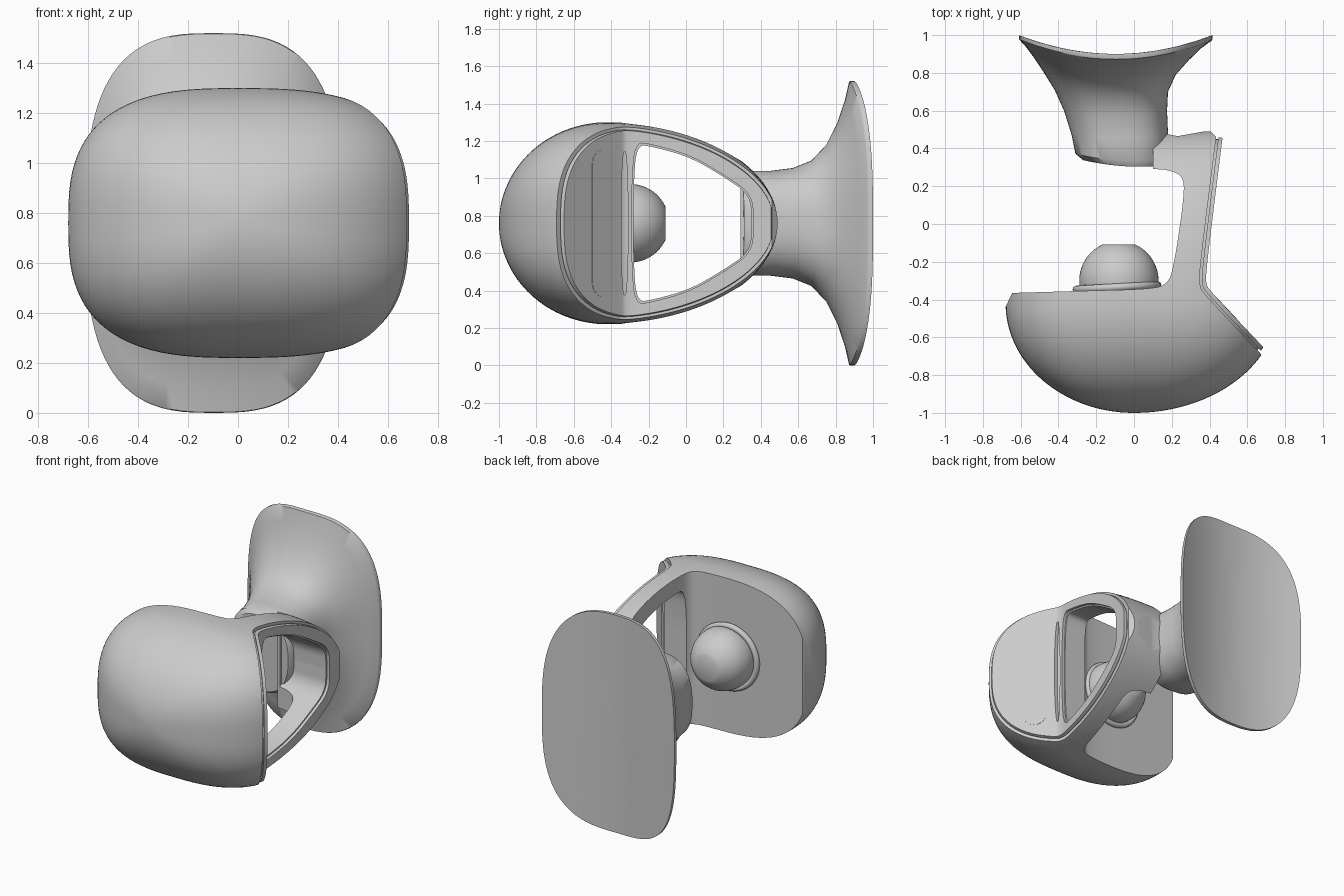
import bpy, bmesh, math
from mathutils import Vector

if "Cube" in bpy.data.objects:
    bpy.data.objects.remove(bpy.data.objects["Cube"])

ZC = 0.76   # height of the horizontal symmetry plane


def make(name, bm):
    bmesh.ops.recalc_face_normals(bm, faces=bm.faces)
    me = bpy.data.meshes.new(name)
    bm.to_mesh(me)
    bm.free()
    ob = bpy.data.objects.new(name, me)
    bpy.context.collection.objects.link(ob)
    return ob


def loft(name, rings):
    bm = bmesh.new()
    vs = [[bm.verts.new(p) for p in r] for r in rings]
    n = len(vs[0])
    for a, b in zip(vs, vs[1:]):
        for i in range(n):
            bm.faces.new((a[i], a[(i + 1) % n], b[(i + 1) % n], b[i]))
    bm.faces.new(vs[0])
    bm.faces.new(vs[-1])
    return make(name, bm)


def boolean(ob, tool, op):
    m = ob.modifiers.new("cut", 'BOOLEAN')
    m.operation, m.object, m.solver = op, tool, 'EXACT'
    bpy.context.view_layer.objects.active = ob
    bpy.ops.object.modifier_apply(modifier=m.name)
    bpy.data.objects.remove(tool)


def smooth(ob, angle=30):
    bpy.ops.object.select_all(action='DESELECT')
    ob.select_set(True)
    bpy.context.view_layer.objects.active = ob
    bpy.ops.object.shade_smooth_by_angle(angle=math.radians(angle))


def chaikin(pts, times=3):
    for _ in range(times):
        new = [pts[0]]
        for (ax, ay), (bx, by) in zip(pts, pts[1:]):
            new += [(ax * .75 + bx * .25, ay * .75 + by * .25),
                    (ax * .25 + bx * .75, ay * .25 + by * .75)]
        pts = new + [pts[-1]]
    return pts


def offset(pts, d):
    out = []
    for i, p in enumerate(pts):
        a, b = Vector(pts[max(i - 1, 0)]), Vector(pts[min(i + 1, len(pts) - 1)])
        t = (b - a).normalized()
        out.append((p[0] + t.y * d, p[1] - t.x * d))
    return out


def superellipse(n, count=96):
    out = []
    for i in range(count):
        t = 2 * math.pi * i / count
        c, s = math.cos(t), math.sin(t)
        out.append((math.copysign(abs(c) ** (2 / n), c), math.copysign(abs(s) ** (2 / n), s)))
    return out


def prism_z(name, pts):
    return loft(name, [[(x, y, z) for x, y in pts] for z in (0.0, 1.6)])


def prism_x(name, pts, x0, x1):
    return loft(name, [[(x, y, z) for y, z in pts] for x in (x0, x1)])


# Overall body volume: dome in front, tapering barrel behind
def shell(k=1.0):
    rings = []
    for i in range(-32, 33):
        f = math.radians(i * 89.3 / 32)
        c, s = math.cos(f), math.sin(f)
        y = -0.42 + k * s * (0.58 if s < 0 else 0.91)
        fx = c if s < 0 else 1
        rings.append([(k * u * fx * (0.68 if u < 0 else 0.765), y, ZC + k * w * c * 0.54)
                      for u, w in superellipse(2.8)])
    return loft("shell", rings)


# Egg-shaped opening in the side arm
def opening(k=1.0):
    half = chaikin([(-.28, 0), (-.28, .2), (-.265, .42), (-.18, .41), (.02, .355),
                    (.2, .25), (.345, .15), (.35, 0)])
    egg = half + [(y, -z) for y, z in half[-2:0:-1]]
    return prism_x("opening", [(.03 + (y - .03) * k, ZC + z * k) for y, z in egg], 0.12, 0.9)


side = chaikin([(.82, -.845), (.655, -.67), (.385, -.385), (.345, -.33), (.35, -.22),
                (.435, .46)])
inner = chaikin([(.1, .292), (.19, .285), (.265, .25), (.262, .12), (.215, -.2),
                 (.18, -.325), (.06, -.345), (-.2, -.352)])

# Main body with C-shaped plan
body = prism_z("body", [(-.95, -1.1), (.82, -1.1)] + side +
               [(.40, .495), (.23, .465), (.18, .475), (.1, .5)] + inner +
               [(-.645, -.365), (-.69, -.46), (-.95, -.95)])
boolean(body, shell(), 'INTERSECT')
boolean(body, opening(), 'DIFFERENCE')
smooth(body)


# Side panel: recessed gasket and outer frame following the body side
def layer(name, d0, d1, k, hole):
    ob = prism_z(name, offset(side, d0) + offset(side, d1)[::-1])
    boolean(ob, shell(k), 'INTERSECT')
    boolean(ob, opening(hole), 'DIFFERENCE')
    return ob


gasket = layer("side_gasket", -0.004, 0.014, 0.955, 1.0)
panel = layer("side_panel", 0.012, 0.034, 0.98, 1.03)
slit = [(-.328 + .018 * u, ZC + .385 * w) for u, w in superellipse(2.2, 48)]
boolean(panel, prism_x("slit", slit, 0.3, 0.7), 'DIFFERENCE')
smooth(gasket)
smooth(panel)

# Long pill-shaped window on the slanted part of the panel
nrm = Vector((.727, .687, 0))
tan = Vector((-.687, .727, 0))
mid = Vector((.52, -.528, ZC)) + nrm * 0.034
mid += tan * ((-.445 - mid.y) / tan.y)
pill = []
for i in range(48):
    t = 2 * math.pi * (i + .5) / 48
    pill.append((.078 * math.cos(t), .078 * math.sin(t) + math.copysign(.315, math.sin(t))))
window = loft("panel_window", [[mid + tan * u + Vector((0, 0, w)) + nrm * d for u, w in pill]
                               for d in (-0.01, 0.002)])
smooth(window)

# Neck flaring into the curved back plate: y, left, right, half height, tilt, roundness
sections = [(.30, -.27, .17, .26, -.1, 2.5), (.33, -.31, .19, .28, -.08, 2.5),
            (.45, -.33, .18, .28, 0, 2.5), (.57, -.37, .175, .295, 0, 2.5),
            (.67, -.42, .18, .335, 0, 2.5), (.75, -.48, .22, .42, 0, 2.6),
            (.81, -.53, .29, .54, 0, 2.7), (.85, -.57, .35, .66, 0, 2.8),
            (.872, -.60, .41, .757, 0, 2.9), (.878, -.61, .415, .76, 0, 2.9),
            (.90, -.61, .415, .76, 0, 2.9)]
for k in (.85, .65, .45, .25, .05):
    sections.append((.90, -.0975 - .5125 * k, -.0975 + .5125 * k, .76 * k, 0, 2.9))
rings = []
for y, xl, xr, h, tilt, n in sections:
    ring = []
    for u, w in superellipse(n):
        x = (xl + xr) / 2 + u * (xr - xl) / 2
        ring.append((x, y + tilt * x + .1 * ((x + .0975) / .5125) ** 2, ZC + w * h))
    rings.append(ring)
smooth(loft("neck_and_back_plate", rings), 40)

# Ball with a flat tip, facing the back plate
rings = []
for i in range(25):
    f = math.radians(-60 + i * (65.5 + 60) / 24)
    rings.append([(-.08 + .21 * math.cos(f) * math.cos(a), -.30 + .21 * math.sin(f),
                   ZC + .21 * math.cos(f) * math.sin(a))
                  for a in (2 * math.pi * j / 48 for j in range(48))])
smooth(loft("ball", rings))

# Collar around the ball
bpy.ops.mesh.primitive_torus_add(location=(-.09, -.335, ZC), major_radius=.215, minor_radius=.02,
                                 major_segments=64, minor_segments=12,
                                 rotation=(math.pi / 2, 0, math.radians(3)))
collar = bpy.context.object
collar.name = "ball_collar"
smooth(collar, 60)
